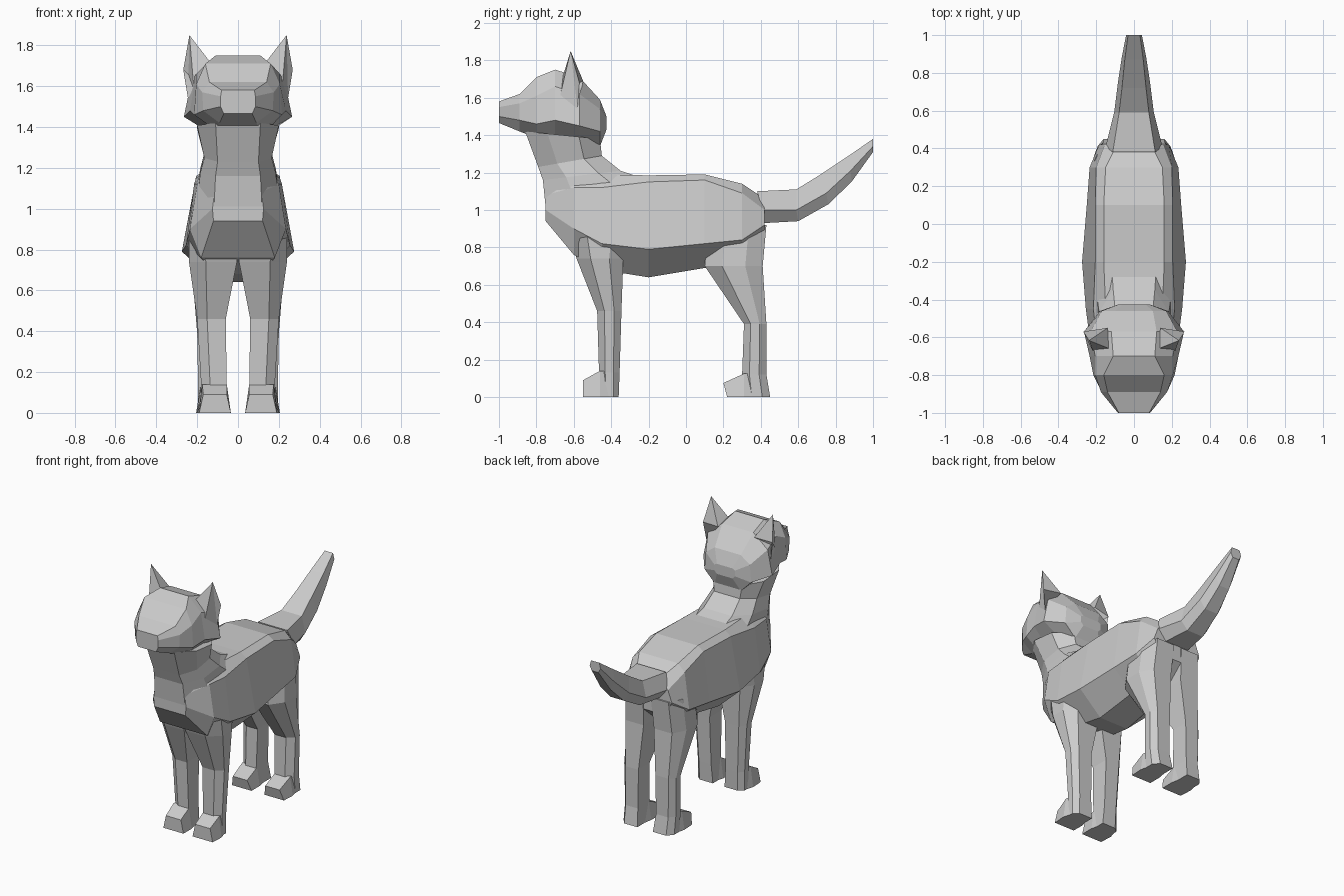
import bpy, bmesh

if "Cube" in bpy.data.objects:
    bpy.data.objects.remove(bpy.data.objects["Cube"])


def make_object(name, bm, mirror=False):
    bmesh.ops.recalc_face_normals(bm, faces=bm.faces[:])
    mesh = bpy.data.meshes.new(name)
    bm.to_mesh(mesh)
    bm.free()
    obj = bpy.data.objects.new(name, mesh)
    bpy.context.collection.objects.link(obj)
    if mirror:
        obj.modifiers.new("Mirror", 'MIRROR').use_clip = False
    return obj


def loft(name, rings, mirror=False):
    """Skin a row of equal-sized rings and cap both ends."""
    bm = bmesh.new()
    rows = [[bm.verts.new(p) for p in ring] for ring in rings]
    for a, b in zip(rows, rows[1:]):
        for i in range(len(a)):
            j = (i + 1) % len(a)
            bm.faces.new((a[i], a[j], b[j], b[i]))
    bm.faces.new(rows[0])
    bm.faces.new(rows[-1])
    return make_object(name, bm, mirror)


def section(y, *half):
    """Symmetric upright ring at y from (x, z) points, top to bottom."""
    right = [(x, y, z) for x, z in half]
    return right + [(-x, y, z) for x, y, z in reversed(right)]


def tilted(front, back, width, flat):
    """Symmetric eight-sided ring between a front and a back (y, z) point."""
    half = []
    for t, x in ((0, flat), (0.3, width), (0.72, width), (1, flat)):
        half.append((x, front[0] + (back[0] - front[0]) * t,
                     front[1] + (back[1] - front[1]) * t))
    return half + [(-x, y, z) for x, y, z in reversed(half)]


def leg_ring(z, front, back, inner, outer):
    """Flat ring with a bevelled outer side."""
    d, w = back - front, outer - inner
    return [(inner, front, z), (inner + 0.65 * w, front, z),
            (outer, front + 0.3 * d, z), (outer, back - 0.3 * d, z),
            (inner + 0.75 * w, back, z), (inner, back, z)]


# Torso
loft("body", [
    section(-0.75, (.10, 1.16), (.115, 1.08), (.125, 1.00), (.12, .94)),
    section(-0.60, (.13, 1.19), (.20, 1.12), (.235, .90), (.18, .76)),
    section(-0.45, (.15, 1.19), (.215, 1.12), (.255, .82), (.12, .68)),
    section(-0.20, (.16, 1.185), (.205, 1.15), (.275, .79), (.11, .64)),
    section(0.10, (.16, 1.19), (.205, 1.16), (.25, .82), (.10, .69)),
    section(0.30, (.15, 1.14), (.20, 1.09), (.235, .84), (.10, .72)),
    section(0.42, (.09, 1.06), (.155, 1.00), (.185, .92), (.13, .82)),
])

# Neck
loft("neck", [
    tilted((-.86, 1.42), (-.46, 1.38), .20, .11),
    tilted((-.79, 1.23), (-.45, 1.29), .165, .10),
    tilted((-.765, 1.16), (-.35, 1.21), .185, .11),
    tilted((-.745, .96), (-.20, 1.16), .20, .12),
])

# Head
loft("head", [
    section(-1.00, (.08, 1.58), (.085, 1.55), (.085, 1.50), (.07, 1.465)),
    section(-0.89, (.14, 1.62), (.175, 1.57), (.17, 1.48), (.09, 1.42)),
    section(-0.80, (.16, 1.71), (.205, 1.61), (.215, 1.46), (.11, 1.385)),
    section(-0.70, (.11, 1.75), (.205, 1.66), (.235, 1.48), (.12, 1.36)),
    section(-0.57, (.12, 1.71), (.23, 1.62), (.265, 1.45), (.13, 1.375)),
    section(-0.46, (.10, 1.59), (.17, 1.54), (.18, 1.42), (.10, 1.34)),
    section(-0.425, (.06, 1.50), (.08, 1.49), (.08, 1.45), (.06, 1.43)),
])

# Ears
bm = bmesh.new()
base = [bm.verts.new(p) for p in ((.13, -.66, 1.71), (.215, -.68, 1.58),
                                  (.245, -.58, 1.54), (.268, -.57, 1.68),
                                  (.14, -.55, 1.69))]
tip = bm.verts.new((.238, -.617, 1.85))
bm.faces.new(base)
for a, b in zip(base, base[1:] + base[:1]):
    bm.faces.new((a, b, tip))
make_object("ears", bm, True)

# Tail: y, z at the top, side and bottom, then half width
tail = []
for top, side, low, w in (
        ((.38, 1.10), (.41, 1.00), (.42, .93), .15),
        ((.59, 1.11), (.59, 1.00), (.60, .94), .105),
        ((.72, 1.19), (.75, 1.09), (.76, 1.03), .085),
        ((.87, 1.29), (.88, 1.21), (.885, 1.15), .065),
        ((1.0, 1.38), (1.0, 1.34), (1.0, 1.31), .042)):
    half = [(w * .75, *top), (w, *side), (w * .6, *low)]
    tail.append(half + [(-x, y, z) for x, y, z in reversed(half)])
loft("tail", tail)

# Front legs
loft("front_legs", [
    leg_ring(.88, -.63, -.30, .02, .24),
    leg_ring(.74, -.585, -.335, .005, .24),
    leg_ring(.46, -.475, -.345, .06, .20),
    leg_ring(.13, -.465, -.355, .055, .18),
    leg_ring(.00, -.455, -.36, .045, .18),
], True)

# Back legs
loft("back_legs", [
    leg_ring(.92, .12, .43, .03, .21),
    leg_ring(.70, .10, .41, .04, .225),
    leg_ring(.39, .31, .43, .065, .20),
    leg_ring(.12, .30, .43, .07, .195),
    leg_ring(.00, .31, .45, .06, .195),
], True)

# Paws: front toe, knuckle and heel, each a tapered four-sided section
for name, toe, mid, heel, tz, mz, a, b in (
        ("front_paws", -.55, -.46, -.38, .09, .14, .035, .19),
        ("back_paws", .20, .31, .42, .075, .125, .05, .20)):
    lean = 0.02 if toe > 0 else 0
    loft(name, [
        [(a, toe + lean, 0), (b, toe + lean, 0), (b - .02, toe, tz), (a + .02, toe, tz)],
        [(a, mid, 0), (b + .005, mid, 0), (b - .015, mid, mz), (a + .02, mid, mz)],
        [(a + .02, heel, 0), (b - .02, heel, 0), (b - .03, heel, mz), (a + .03, heel, mz)],
    ], True)
